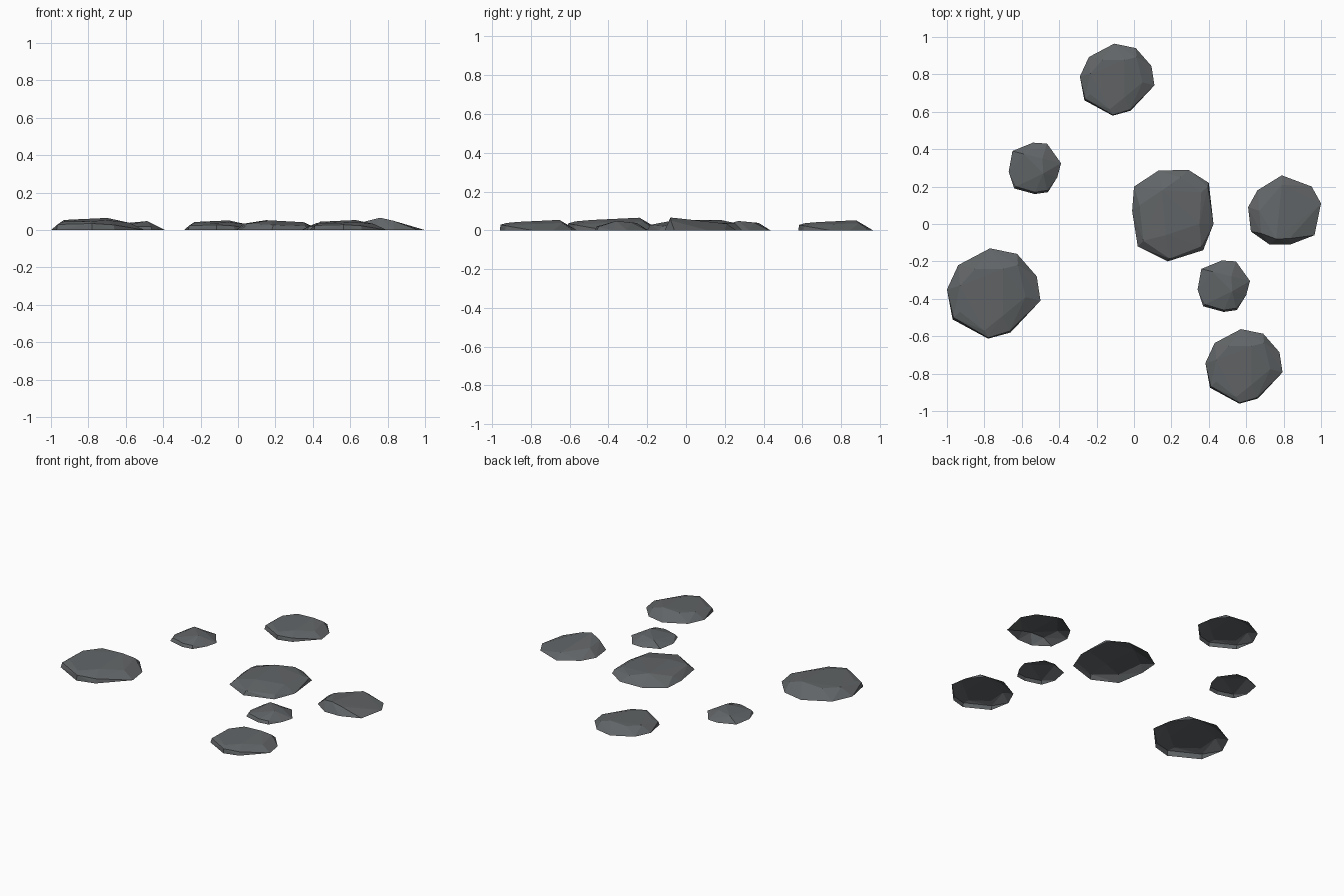
import bpy, bmesh

if "Cube" in bpy.data.objects:
    bpy.data.objects.remove(bpy.data.objects["Cube"])

slate = bpy.data.materials.new("slate_grey")
slate.diffuse_color = (0.12, 0.129, 0.135, 1)
slate.use_nodes = True
slate.node_tree.nodes["Principled BSDF"].inputs["Base Color"].default_value = slate.diffuse_color


def stone(name, rim, crown, centre=(0, 0), scale=1.0):
    """Faceted stone shell, open below: hull of a ground rim and crown points."""
    bm = bmesh.new()
    for x, y, z in [(x, y, 0) for x, y in rim] + crown:
        bm.verts.new((centre[0] + x * scale, centre[1] + y * scale, z * scale))
    res = bmesh.ops.convex_hull(bm, input=bm.verts[:])
    junk = {g for g in res["geom_interior"] + res["geom_unused"]
            if isinstance(g, bmesh.types.BMVert)}
    bmesh.ops.delete(bm, geom=list(junk), context='VERTS')
    bmesh.ops.recalc_face_normals(bm, faces=bm.faces[:])
    base = [f for f in bm.faces if all(v.co.z < 1e-5 for v in f.verts)]
    bmesh.ops.delete(bm, geom=base, context='FACES')
    mesh = bpy.data.meshes.new(name)
    bm.to_mesh(mesh)
    bm.free()
    mesh.materials.append(slate)
    bpy.context.collection.objects.link(bpy.data.objects.new(name, mesh))


# Broad slab, used at three sizes; steep along its front edge
slab_rim = [(-.25, .02), (-.19, .15), (-.02, .24), (.125, .21), (.23, .09),
            (.25, -.04), (.09, -.21), (-.03, -.243), (-.22, -.14)]
slab_crown = [(-.215, -.13, .03), (-.03, -.238, .035), (.085, -.203, .028),
              (-.18, .04, .054), (-.1, .13, .058), (.05, .13, .065),
              (.13, .15, .046), (.05, -.12, .053), (-.05, -.2, .046),
              (-.18, -.1, .045), (.17, -.02, .039)]
stone("left_stone", slab_rim, slab_crown, (-.75, -.37), 1.0)
stone("back_stone", slab_rim, slab_crown, (-.09, .773), .797)
stone("front_stone", slab_rim, slab_crown, (.588, -.76), .825)

# Small ridged pebble, used twice
pebble_rim = [(-.14, -.02), (-.12, .09), (-.01, .135), (.065, .13), (.14, .025),
              (.12, -.05), (.07, -.13), (0, -.14), (-.11, -.11)]
pebble_crown = [(.045, -.03, .048), (-.06, .075, .038), (.04, .05, .04),
                (0, -.13, .02), (-.1, -.1, .02), (.065, -.12, .018)]
stone("back_pebble", pebble_rim, pebble_crown, (-.53, .30))
stone("front_pebble", pebble_rim, pebble_crown, (.48, -.33))

# Large middle stone
stone("middle_stone",
      [(-.01, .07), (0, .2), (.13, .285), (.29, .29), (.40, .22), (.425, 0),
       (.37, -.14), (.18, -.2), (.02, -.12)],
      [(.15, .18, .053), (.03, .1, .034), (.17, -.06, .052), (.05, -.09, .035),
       (.35, 0, .042), (.36, .17, .038), (.19, -.185, .028), (.25, .25, .038),
       (.36, -.12, .022), (.395, .2, .022)])

# Wedge stone, highest near its front edge
stone("right_stone",
      [(.61, .09), (.66, .18), (.79, .26), (.95, .20), (1, .11), (.965, -.06),
       (.835, -.11), (.725, -.11), (.625, -.04)],
      [(.76, -.08, .066), (.83, -.078, .05), (.79, .21, .034),
       (.67, .07, .043), (.68, -.05, .046)])
